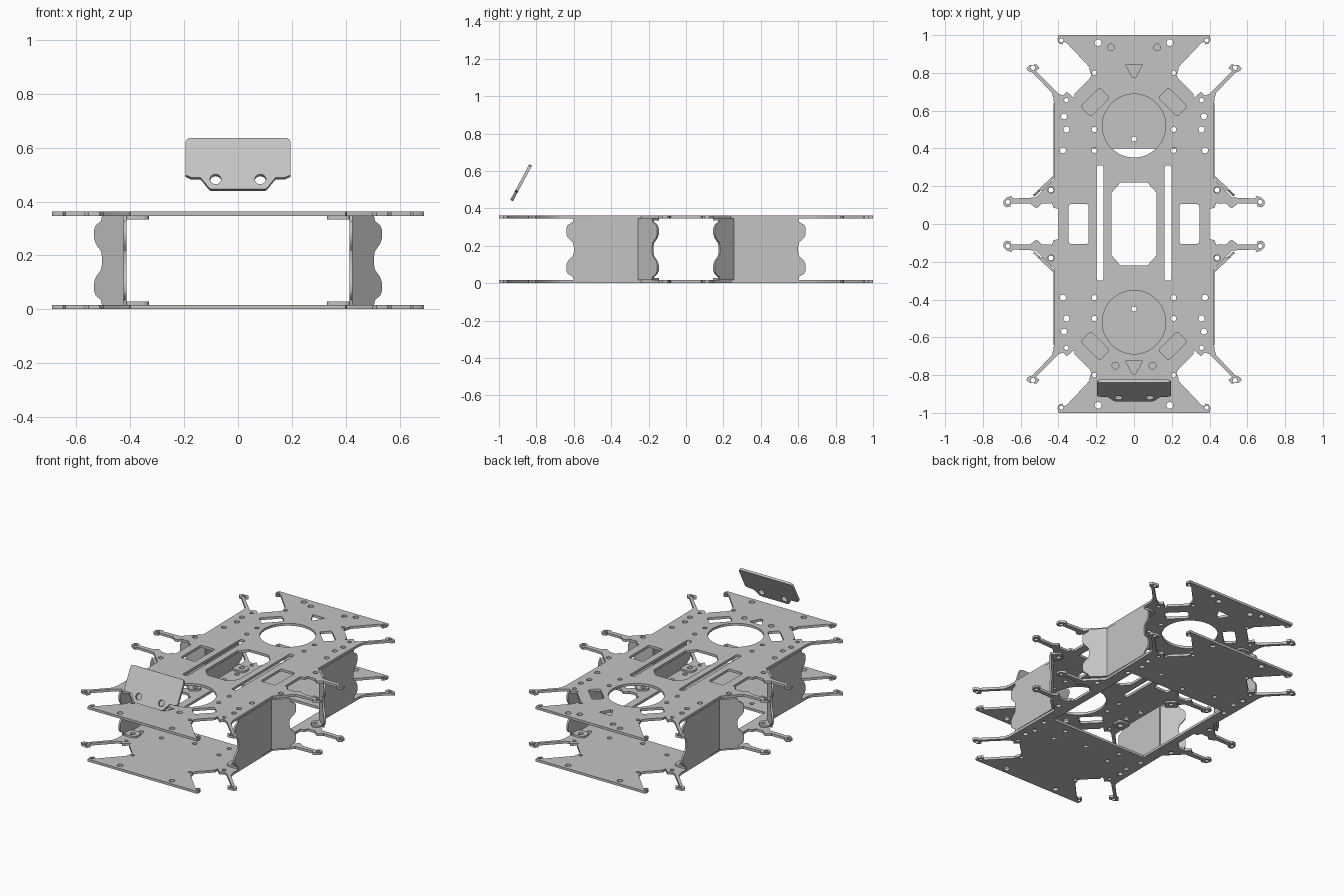
import bpy
import bmesh
from math import cos, sin, pi, radians
from mathutils import Matrix, Vector

default_cube = bpy.data.objects.get("Cube")
if default_cube:
    bpy.data.objects.remove(default_cube, do_unlink=True)

grey = bpy.data.materials.new("plain grey")
grey.use_nodes = True
grey.diffuse_color = (0.55, 0.55, 0.55, 1)
grey.node_tree.nodes["Principled BSDF"].inputs["Base Color"].default_value = grey.diffuse_color

THICK = 0.016
TOP_Z = 0.346
HEIGHT = TOP_Z + THICK


def circle(x, y, radius, sides=20):
    return [(x + radius * cos(2 * pi * i / sides), y + radius * sin(2 * pi * i / sides))
            for i in range(sides)]


def rounded_box(x, y, width, height, radius, angle=0, steps=5):
    """Rectangle with rounded corners, turned about its centre."""
    points = []
    for corner, (sx, sy) in enumerate(((1, 1), (-1, 1), (-1, -1), (1, -1))):
        for i in range(steps + 1):
            a = (corner + i / steps) * pi / 2
            px = sx * (width / 2 - radius) + radius * cos(a)
            py = sy * (height / 2 - radius) + radius * sin(a)
            points.append((x + px * cos(angle) - py * sin(angle),
                           y + px * sin(angle) + py * cos(angle)))
    return points


def sheet(name, loops, thickness, matrix):
    """Cut sheet: the first loop is the outline, the others are holes."""
    curve = bpy.data.curves.new(name, "CURVE")
    curve.dimensions = "2D"
    curve.fill_mode = "BOTH"
    curve.extrude = thickness / 2
    for loop in loops:
        spline = curve.splines.new("POLY")
        spline.points.add(len(loop) - 1)
        for point, (x, y) in zip(spline.points, loop):
            point.co = (x, y, 0, 1)
        spline.use_cyclic_u = True
    source = bpy.data.objects.new(name + " outline", curve)
    bpy.context.collection.objects.link(source)
    graph = bpy.context.evaluated_depsgraph_get()
    mesh = bpy.data.meshes.new_from_object(source.evaluated_get(graph))
    bpy.data.objects.remove(source, do_unlink=True)
    bm = bmesh.new()
    bm.from_mesh(mesh)
    bm.transform(matrix)
    bmesh.ops.remove_doubles(bm, verts=bm.verts, dist=0.00005)
    bmesh.ops.recalc_face_normals(bm, faces=bm.faces)
    bm.to_mesh(mesh)
    bm.free()
    mesh.materials.clear()
    mesh.materials.append(grey)
    obj = bpy.data.objects.new(name, mesh)
    bpy.context.collection.objects.link(obj)
    bpy.ops.object.select_all(action="DESELECT")
    obj.select_set(True)
    bpy.context.view_layer.objects.active = obj
    bpy.ops.object.shade_smooth_by_angle(angle=radians(30))
    return obj


def mirrored(points):
    """Holes repeated in all four quarters."""
    return [(sx * x, sy * y, r) for x, y, r in points for sx in (1, -1) for sy in (1, -1)]


# Frame outline: one quarter, from the back edge to the waist
quarter = [
    (0.4, 1), (0.405, 0.975), (0.395, 0.955), (0.38, 0.95), (0.372, 0.965), (0.358, 0.96),
    (0.235, 0.83), (0.235, 0.815), (0.225, 0.79), (0.235, 0.77),
    (0.315, 0.69), (0.315, 0.665), (0.355, 0.70), (0.375, 0.68), (0.40, 0.69),
    (0.52, 0.81), (0.50, 0.825), (0.515, 0.845), (0.555, 0.84), (0.57, 0.825),
    (0.56, 0.81), (0.535, 0.80), (0.435, 0.695), (0.425, 0.66),
    (0.42, 0.24), (0.52, 0.14), (0.64, 0.135), (0.65, 0.148), (0.675, 0.14),
    (0.69, 0.125), (0.69, 0.10), (0.675, 0.088), (0.655, 0.092), (0.65, 0.108),
    (0.55, 0.108), (0.52, 0.085), (0.505, 0.09), (0.49, 0.108), (0.435, 0.11),
    (0.425, 0.085), (0.40, 0.08)]
right_side = quarter + [(x, -y) for x, y in reversed(quarter)]
outline = right_side + [(-x, y) for x, y in reversed(right_side)]

# Screw holes shared by both plates
screw_holes = mirrored([
    (0.385, 0.972, 0.011), (0.19, 0.96, 0.018), (0.21, 0.80, 0.012), (0.358, 0.655, 0.012),
    (0.37, 0.57, 0.016), (0.358, 0.5, 0.016), (0.376, 0.39, 0.016), (0.21, 0.5, 0.014),
    (0.21, 0.39, 0.014), (0.44, 0.18, 0.016), (0.535, 0.828, 0.012), (0.668, 0.117, 0.012)])

# Top plate, with motor circles, slots and windows
top_loops = [outline] + [circle(*h) for h in screw_holes]
for s in (1, -1):
    top_loops.append(circle(0, 0.52 * s, 0.168, 64))
    top_loops.append(rounded_box(0.18 * s, 0.005, 0.035, 0.61, 0.01))
    top_loops.append(rounded_box(0.293 * s, 0, 0.105, 0.21, 0.012))
    top_loops.append(circle(0.122 * s, 0.935, 0.018))
    top_loops.append(circle(0.098 * s, -0.75, 0.018))
    for t in (1, -1):
        top_loops.append(rounded_box(0.205 * s, 0.645 * t, 0.14, 0.075, 0.015, -s * t * pi / 4))
for y in (0.845, -0.725):
    top_loops.append([(-0.045, y), (0.045, y), (0.008, y - 0.068), (-0.008, y - 0.068)])
top_loops.append([(0.07, 0.22), (0.12, 0.165), (0.12, -0.165), (0.07, -0.22),
                  (-0.07, -0.22), (-0.12, -0.165), (-0.12, 0.165), (-0.07, 0.22)])
sheet("top_plate", top_loops, THICK, Matrix.Translation((0, 0, TOP_Z + THICK / 2)))

# Bottom plate, with one large opening
opening = [(0.35, 0.4), (-0.35, 0.4), (-0.35, -0.33), (0.35, -0.33)]
bottom_loops = [outline, opening, circle(0, 0.45, 0.014), circle(0, -0.45, 0.014)]
bottom_loops += [circle(*h) for h in screw_holes if not (abs(h[0]) < 0.35 and -0.33 < h[1] < 0.42)]
sheet("bottom_plate", bottom_loops, THICK, Matrix.Translation((0, 0, THICK / 2)))

# Bent side panels: a long wall, a slanted wing and screw tabs
WALL = 0.012
lower_edge = [(0.04, 0.0), (0.035, 0.018), (0.008, 0.035), (0, 0.05), (0, 0.085),
              (0.01, 0.105), (0.035, 0.13), (0.04, 0.15)]


def wall_loop(length):
    """Upright sheet whose far end has two lobes."""
    z0, z1 = THICK, TOP_Z
    end = [(length - inset, z0 + z) for inset, z in lower_edge]
    end += [(u, z0 + z1 - z) for u, z in reversed(end)]
    return [(0, z0)] + end + [(0, z1)]


def upright(origin, direction):
    """Sheet x runs along direction, sheet y runs up."""
    d = Vector((*direction, 0)).normalized()
    up = Vector((0, 0, 1))
    m = Matrix((d, up, d.cross(up))).transposed().to_4x4()
    return Matrix.Translation((*origin, 0)) @ m


bend = Vector((0.42, 0.255))
wing = Vector((0.11, -0.105))
inward = Vector((-wing.y, wing.x)).normalized() * -1
wing_tab_angle = Vector((1, 0)).angle_signed(inward) * -1
for sx, side in ((1, "left"), (-1, "right")):
    for sy, place in ((1, "rear"), (-1, "front")):
        flip = Matrix.Diagonal((sx, sy, 1, 1))
        name = place + "_" + side
        sheet(name + "_panel_wall", [wall_loop(0.385)], WALL, flip @ upright(bend, (0, 1)))
        sheet(name + "_panel_wing", [wall_loop(wing.length)], WALL, flip @ upright(bend, wing))
        for z, level in ((THICK + WALL / 2, "lower"), (TOP_Z - WALL / 2, "upper")):
            wall_tab = [rounded_box(0.375, 0.565, 0.09, 0.075, 0.025), circle(0.37, 0.57, 0.016)]
            sheet(f"{name}_{level}_wall_tab", wall_tab, WALL, flip @ Matrix.Translation((0, 0, z)))
            middle = bend + wing * 0.45 + inward * 0.03
            wing_tab = [rounded_box(*middle, 0.07, 0.075, 0.02, wing_tab_angle),
                        circle(0.44, 0.18, 0.014)]
            sheet(f"{name}_{level}_wing_tab", wing_tab, WALL, flip @ Matrix.Translation((0, 0, z)))

# Tilted bracket floating above the front
half = [(0.11, 0.008), (0.125, 0.03), (0.14, 0.05), (0.175, 0.05), (0.195, 0.06),
        (0.195, 0.2), (0.19, 0.21), (0.18, 0.215)]
bracket = [(0.1, 0)] + half
bracket += [(-x, y) for x, y in reversed(bracket)]
tilt = Matrix.Translation((0, -0.932, 0.442)) @ Matrix.Rotation(radians(62), 4, "X")
sheet("front_bracket", [bracket, circle(0.083, 0.042, 0.021), circle(-0.083, 0.042, 0.021)],
      THICK, tilt)
